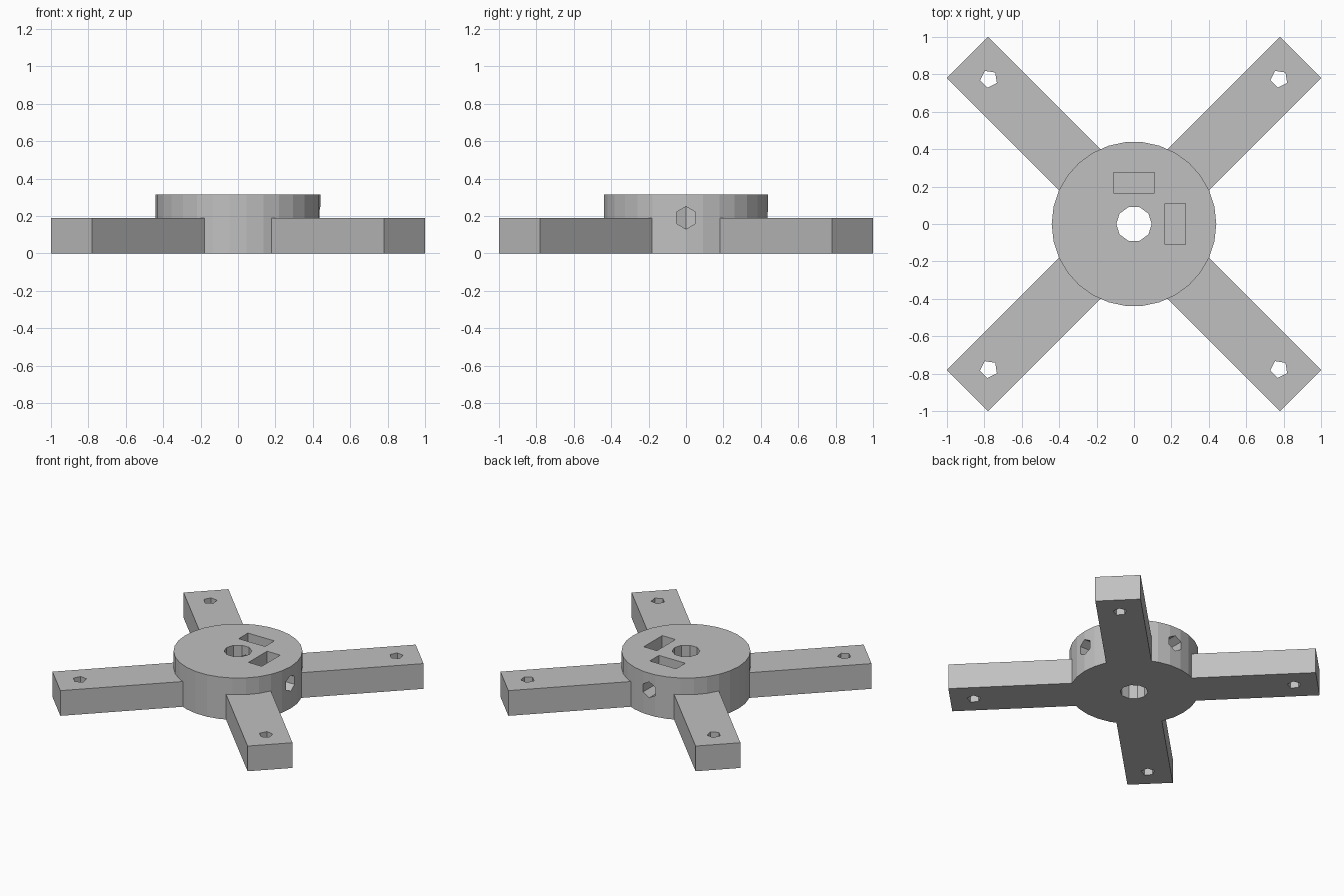
import bpy
from math import pi, sqrt

default = bpy.data.objects.get("Cube")
if default:
    bpy.data.objects.remove(default, do_unlink=True)

grey = bpy.data.materials.new("plain grey")
grey.use_nodes = True
GREY = (0.53, 0.53, 0.53, 1)
grey.diffuse_color = GREY
grey.node_tree.nodes["Principled BSDF"].inputs["Base Color"].default_value = GREY

HUB_R, HUB_H, ARM_H = 0.44, 0.316, 0.19
ARM_W, ARM_REACH = 0.311, 1.259


def finish(name):
    ob = bpy.context.object
    ob.name = name
    bpy.ops.object.transform_apply(location=True, rotation=True, scale=True)
    ob.data.materials.append(grey)
    return ob


def prism(name, sides, radius, depth, loc, rot=(0, 0, 0)):
    """Regular prism whose first corner lies on local +x."""
    bpy.ops.mesh.primitive_cylinder_add(vertices=sides, radius=radius, depth=depth)
    ob = bpy.context.object
    ob.rotation_euler = (0, 0, -pi / 2)
    bpy.ops.object.transform_apply(rotation=True)
    ob.location, ob.rotation_euler = loc, rot
    return finish(name)


def box(name, size, loc, turn=0):
    bpy.ops.mesh.primitive_cube_add(size=1, location=loc, rotation=(0, 0, turn))
    bpy.context.object.scale = size
    return finish(name)


def combine(target, tool, operation):
    mod = target.modifiers.new(tool.name, "BOOLEAN")
    mod.operation, mod.solver, mod.object = operation, "EXACT", tool
    bpy.context.view_layer.objects.active = target
    bpy.ops.object.modifier_apply(modifier=mod.name)
    bpy.data.objects.remove(tool, do_unlink=True)


# Round hub with two crossing bars forming the four arms
frame = prism("hub_with_arms", 30, HUB_R, HUB_H, (0, 0, HUB_H / 2))
for turn in (pi / 4, -pi / 4):
    bar = box("arm_bar", (2 * ARM_REACH, ARM_W, ARM_H), (0, 0, ARM_H / 2), turn)
    combine(frame, bar, "UNION")

# Shaft bore through the hub
combine(frame, prism("shaft_bore", 10, 0.095, 1, (0, 0, 0)), "DIFFERENCE")

# Mounting hole near the end of each arm
for x in (-0.776, 0.776):
    for y in (-0.776, 0.776):
        hole = prism("mounting_hole", 5, 0.048, 1, (x, y, 0), (0, 0, pi / 4))
        combine(frame, hole, "DIFFERENCE")

# Nut pockets in the hub top, each crossed by a radial screw hole
POCKET_FLOOR, POCKET_TOP = 0.08, 0.5
mid = (POCKET_FLOOR + POCKET_TOP) / 2
for dx, dy, turn in ((1, 0, 0), (0, 1, pi / 2)):
    pocket = box("nut_pocket", (0.11, 0.22, POCKET_TOP - POCKET_FLOOR),
                 (0.22 * dx, 0.22 * dy, mid), turn)
    combine(frame, pocket, "DIFFERENCE")
    screw = prism("screw_hole", 6, 0.06, 0.6, (0.33 * dx, 0.33 * dy, ARM_H),
                  (0, pi / 2, turn))
    combine(frame, screw, "DIFFERENCE")
